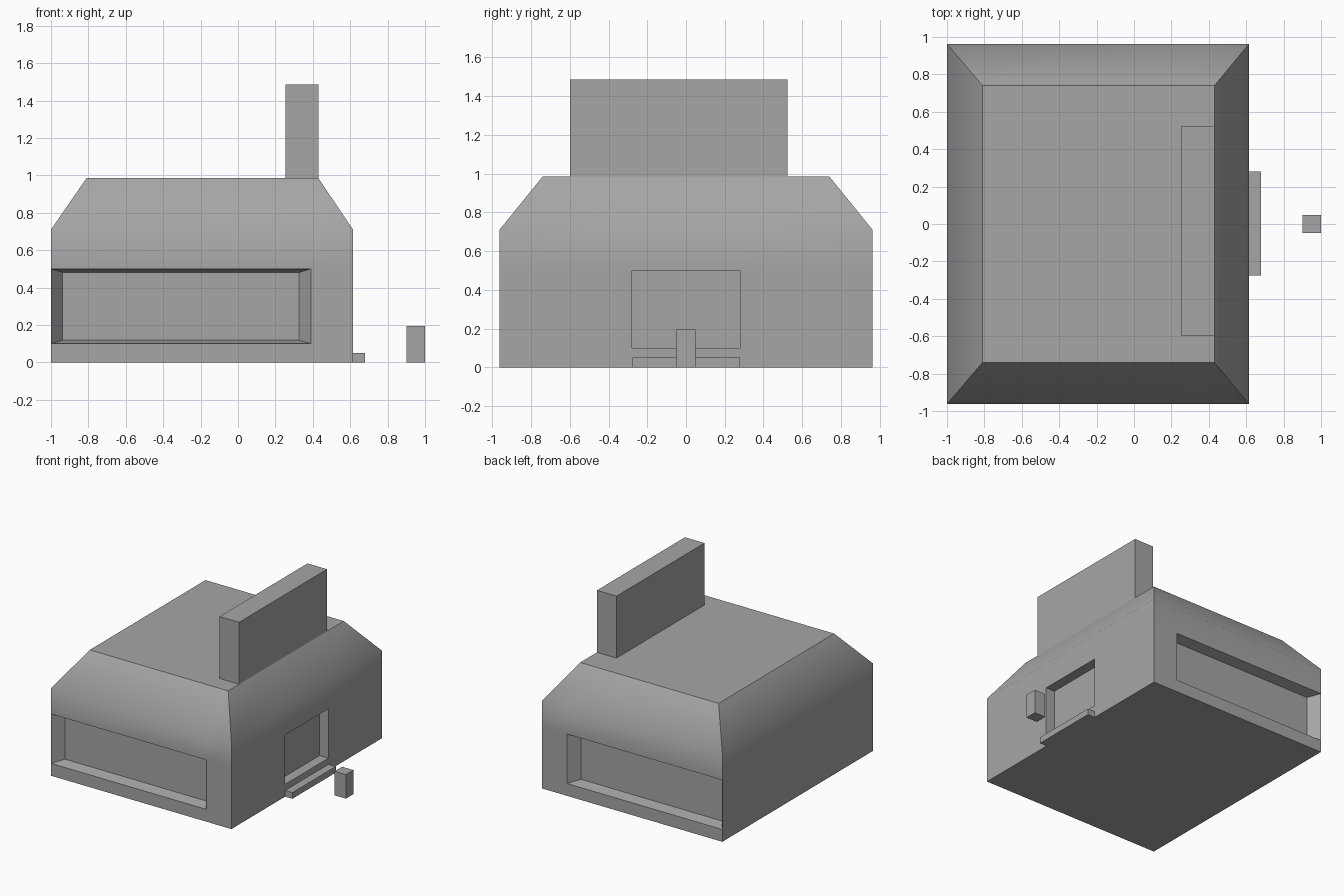
import bpy, bmesh, math
from mathutils import Vector

cube = bpy.data.objects.get("Cube")
if cube:
    bpy.data.objects.remove(cube, do_unlink=True)

GREY = (0.38, 0.38, 0.38, 1)
grey = bpy.data.materials.new("plain_grey")
grey.use_nodes = True
grey.diffuse_color = GREY
grey.node_tree.nodes["Principled BSDF"].inputs["Base Color"].default_value = GREY


def finish(bm, name):
    bmesh.ops.recalc_face_normals(bm, faces=bm.faces)
    mesh = bpy.data.meshes.new(name)
    bm.to_mesh(mesh)
    bm.free()
    mesh.materials.append(grey)
    obj = bpy.data.objects.new(name, mesh)
    bpy.context.scene.collection.objects.link(obj)
    return obj


def box(name, lo, hi):
    lo, hi = Vector(lo), Vector(hi)
    bm = bmesh.new()
    bmesh.ops.create_cube(bm, size=1)
    for v in bm.verts:
        v.co = (lo + hi) / 2 + v.co * (hi - lo)
    return finish(bm, name)


# Building shell: plan outlines stacked up the wall, then drawn in for the roof
LEFT, RIGHT, DEPTH = -1.0, 0.615, 0.963
WALL_TOP, ROOF_TOP = 0.71, 0.985
WINDOW_END, DOOR_HALF = 0.39, 0.28
SILL, HEAD = 0.1, 0.5


def outline(left, right, depth):
    t = (WINDOW_END - LEFT) / (RIGHT - LEFT)
    mid = left + (right - left) * t
    door = DOOR_HALF * depth / DEPTH
    return [(left, -depth), (mid, -depth), (right, -depth), (right, -door),
            (right, door), (right, depth), (mid, depth), (left, depth)]


bm = bmesh.new()
levels = [(z, outline(LEFT, RIGHT, DEPTH)) for z in (0, SILL, HEAD, WALL_TOP)]
levels.append((ROOF_TOP, outline(-0.81, 0.43, 0.74)))
rings = [[bm.verts.new((x, y, z)) for x, y in pts] for z, pts in levels]
bm.faces.new(rings[0])
bm.faces.new(rings[-1])

# Openings by wall segment: side inset, top and bottom inset, inward direction
openings = {0: (0.063, 0.019, Vector((0, 0.085, 0))),
            3: (0, 0, Vector((-0.08, 0, 0))),
            6: (0.063, 0.019, Vector((0, -0.085, 0)))}
for level in range(len(rings) - 1):
    low, high = rings[level], rings[level + 1]
    for i in range(len(low)):
        j = (i + 1) % len(low)
        outer = [low[i], low[j], high[j], high[i]]
        if level != 1 or i not in openings:
            bm.faces.new(outer)
            continue
        # Recessed panel with reveals around it
        side, rise, inward = openings[i]
        along = (low[j].co - low[i].co).normalized() * side
        up = Vector((0, 0, rise))
        shifts = (along + up, up - along, -along - up, along - up)
        inner = [bm.verts.new(v.co + s + inward) for v, s in zip(outer, shifts)]
        bm.faces.new(inner)
        for k in range(4):
            n = (k + 1) % 4
            bm.faces.new((outer[k], outer[n], inner[n], inner[k]))

# Soft bend from wall to roof slope, every other edge crisp
bmesh.ops.recalc_face_normals(bm, faces=bm.faces)
for face in bm.faces:
    face.smooth = True
for edge in bm.edges:
    edge.smooth = edge.calc_face_angle(math.pi) < math.radians(45)
finish(bm, "building")

# Roof sign, door step and post
box("roof_sign", (0.255, -0.6, ROOF_TOP), (0.43, 0.525, 1.487))
box("door_step", (RIGHT, -0.275, 0), (0.68, 0.28, 0.05))
box("post", (0.9, -0.048, 0), (1.0, 0.048, 0.195))
